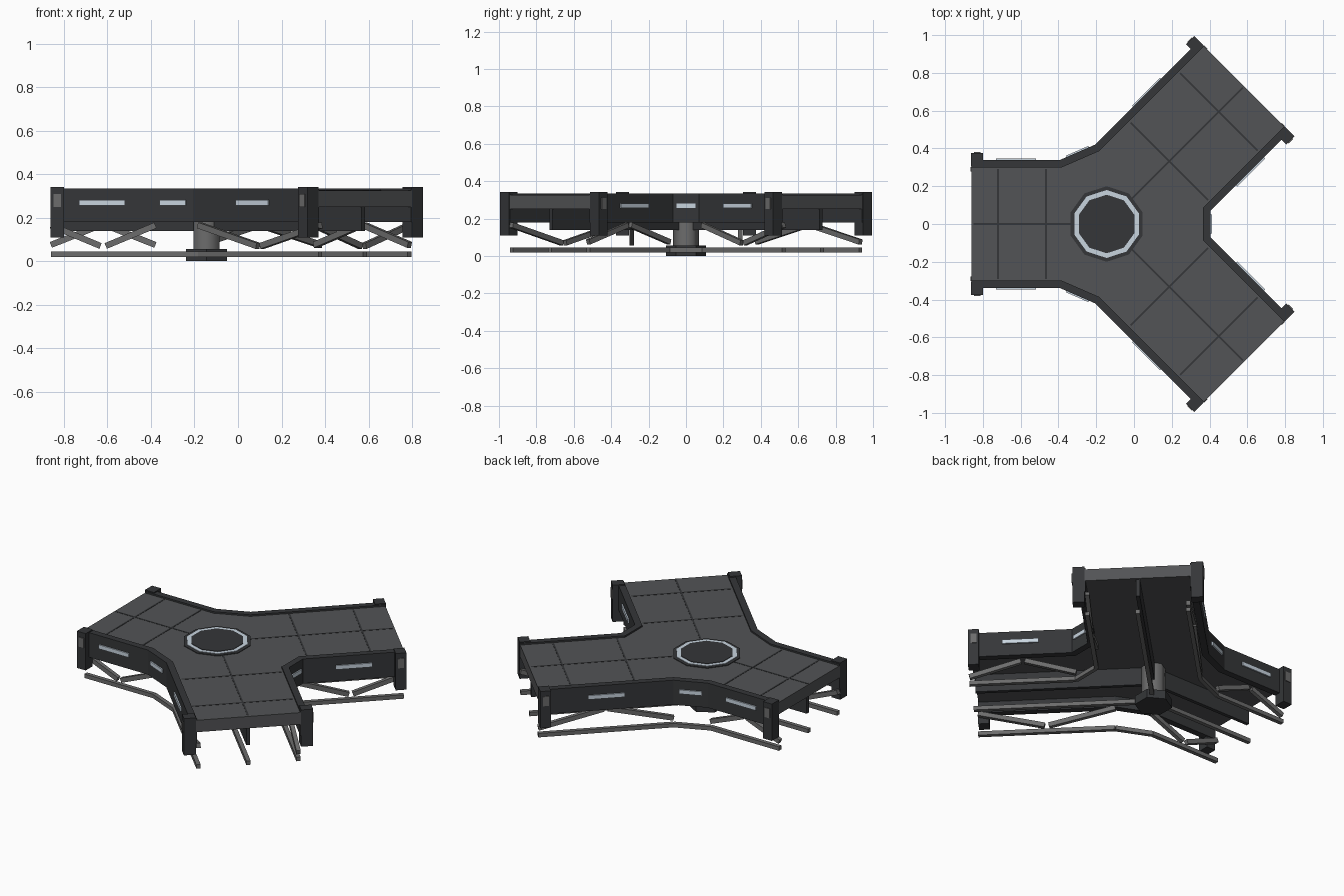
import bpy, bmesh, math
from mathutils import Vector, Matrix

if "Cube" in bpy.data.objects:
    bpy.data.objects.remove(bpy.data.objects["Cube"])

HUB = Vector((-0.145, 0, 0))
ARMS = [("left", math.pi, 0.715), ("back", math.pi / 4, 1.03), ("front", -math.pi / 4, 1.03)]


def mat(name, r, g, b):
    m = bpy.data.materials.new(name)
    m.diffuse_color = (r, g, b, 1)
    m.use_nodes = True
    m.node_tree.nodes["Principled BSDF"].inputs["Base Color"].default_value = m.diffuse_color
    return m


DECK = mat("deck_grey", 0.085, 0.088, 0.092)
WALL = mat("wall_dark", 0.035, 0.037, 0.04)
STEEL = mat("steel", 0.15, 0.15, 0.15)
LIGHT = mat("pale_light", 0.58, 0.66, 0.74)


def finish(name, bm, m):
    bmesh.ops.recalc_face_normals(bm, faces=bm.faces[:])
    me = bpy.data.meshes.new(name)
    bm.to_mesh(me)
    bm.free()
    me.materials.append(m)
    ob = bpy.data.objects.new(name, me)
    bpy.context.collection.objects.link(ob)
    return ob


def prism(name, pts, z0, z1, m):
    bm = bmesh.new()
    f = bm.faces.new([bm.verts.new((p[0], p[1], z0)) for p in pts])
    r = bmesh.ops.extrude_face_region(bm, geom=[f])
    bmesh.ops.translate(bm, verts=[v for v in r["geom"] if isinstance(v, bmesh.types.BMVert)],
                        vec=(0, 0, z1 - z0))
    return finish(name, bm, m)


def beam(name, a, b, w, h, m):
    # box from a to b, w wide sideways and h tall
    a, b = Vector(a), Vector(b)
    x = (b - a).normalized()
    y = Vector((0, 0, 1)).cross(x).normalized()
    rot = Matrix((x, y, x.cross(y))).transposed().to_4x4()
    bm = bmesh.new()
    bmesh.ops.create_cube(bm, size=1, matrix=Matrix.Translation((a + b) / 2) @ rot
                          @ Matrix.Diagonal(((b - a).length, w, h, 1)))
    return finish(name, bm, m)


def offset(path, d):
    # mitred offset of an open path, positive to the left
    P = [Vector(p) for p in path]
    N = []
    for p, q in zip(P, P[1:]):
        t = (q - p).normalized()
        N.append(Vector((-t.y, t.x)))
    out = []
    for i, p in enumerate(P):
        n0, n1 = N[max(i - 1, 0)], N[min(i, len(N) - 1)]
        s = n0 + n1
        out.append(p + s * (2 * d / s.dot(s)))
    return out


def ngon(r, n=10, turn=math.pi / 2):
    return [(HUB.x + r * math.cos(turn + i * math.tau / n), r * math.sin(turn + i * math.tau / n))
            for i in range(n)]


def arm_pt(ang, r, side, z=0):
    d = Vector((math.cos(ang), math.sin(ang), 0))
    return HUB + d * r + Vector((-d.y, d.x, 0)) * side + Vector((0, 0, z))


# Wall outlines, each with the deck on its left
back_tip = arm_pt(math.pi / 4, 1.03, 0.34)
notch_tip = arm_pt(math.pi / 4, 1.03, -0.34)
front = [(-0.86, -0.34), (-0.39, -0.34), (-0.206, -0.42), (back_tip.x, -back_tip.y)]
back = [(x, -y) for x, y in reversed(front)]
notch = [(notch_tip.x, -notch_tip.y), (0.405, -0.069), (0.405, 0.069), (notch_tip.x, notch_tip.y)]
runs = {"front": front, "notch": notch, "back": back}
# Brace pattern for each segment: V, inverted V or none
patterns = {"front": "V.V", "notch": "A.V", "back": "A.A"}

deck_outline = []
for name, path in runs.items():
    inner = offset(path, 0.04)
    deck_outline += offset(path, 0.02)
    prism(name + "_wall", list(map(tuple, path)) + [tuple(p) for p in reversed(inner)],
          0.18, 0.335, WALL)
    chord = offset(path, 0.05)
    for i, (a, b) in enumerate(zip(chord, chord[1:])):
        tag = f"{name}_{i + 1}"
        # Lower rails
        beam(tag + "_lower_rail", (*a, 0.032), (*b, 0.032), 0.025, 0.025, STEEL)
        # Zigzag braces
        kind = patterns[name][i]
        if kind != ".":
            ze, zm = (0.165, 0.07) if kind == "V" else (0.075, 0.165)
            mid = (a + b) / 2
            gap = (b - a).normalized() * 0.012
            beam(tag + "_brace_a", (*a, ze), (*(mid - gap), zm), 0.025, 0.028, STEEL)
            beam(tag + "_brace_b", (*(mid + gap), zm), (*b, ze), 0.025, 0.028, STEEL)
        # Wall lights
        p, q = Vector(path[i]), Vector(path[i + 1])
        t = (q - p).normalized()
        half = 0.105 if i != 1 else (0.05 if name == "notch" else 0.065)
        c = (p + q) / 2
        if name != "notch" and abs(t.y) < 0.1:
            c.x = -0.625
        beam(tag + "_wall_light", (*(c - t * half), 0.268), (*(c + t * half), 0.268),
             0.016, 0.025, LIGHT)

# Deck
prism("deck", [tuple(p) for p in deck_outline], 0.25, 0.325, DECK)

for name, ang, end in ARMS:
    # Deck seams
    seams = [(0.19, 0, end - 0.01, 0)]
    for r in ((0.32, 0.575) if name == "left" else (0.47, 0.84)):
        seams.append((r, -0.29, r, 0.29))
    for i, (r0, s0, r1, s1) in enumerate(seams):
        beam(f"{name}_deck_seam_{i + 1}", arm_pt(ang, r0, s0, 0.324), arm_pt(ang, r1, s1, 0.324),
             0.01, 0.005, WALL)
    # Keel and central lower rail
    beam(name + "_keel", arm_pt(ang, 0.03, 0, 0.197), arm_pt(ang, end - 0.01, 0, 0.197),
         0.022, 0.115, WALL)
    beam(name + "_centre_rail", arm_pt(ang, 0.03, 0, 0.032), arm_pt(ang, end, 0, 0.032),
         0.025, 0.025, STEEL)
    # End posts with small side plates
    for side, s in (("a", 1), ("b", -1)):
        beam(f"{name}_post_{side}", arm_pt(ang, end - 0.06, s * 0.34, 0.226),
             arm_pt(ang, end + 0.002, s * 0.34, 0.226), 0.07, 0.232, WALL)
        beam(f"{name}_post_plate_{side}", arm_pt(ang, end - 0.047, s * 0.375, 0.28),
             arm_pt(ang, end - 0.013, s * 0.375, 0.28), 0.01, 0.06, STEEL)

# Hub disc, ring, column and foot
prism("hub_rim", ngon(0.2), 0.31, 0.329, WALL)
prism("hub_ring", ngon(0.18), 0.315, 0.332, LIGHT)
prism("hub_disc", ngon(0.155), 0.315, 0.335, WALL)
column = prism("hub_column", ngon(0.07, 6), 0.03, 0.26, STEEL)
for poly in column.data.polygons:
    poly.use_smooth = abs(poly.normal.z) < 0.5
prism("hub_foot", ngon(0.108, 6), 0, 0.055, WALL)
